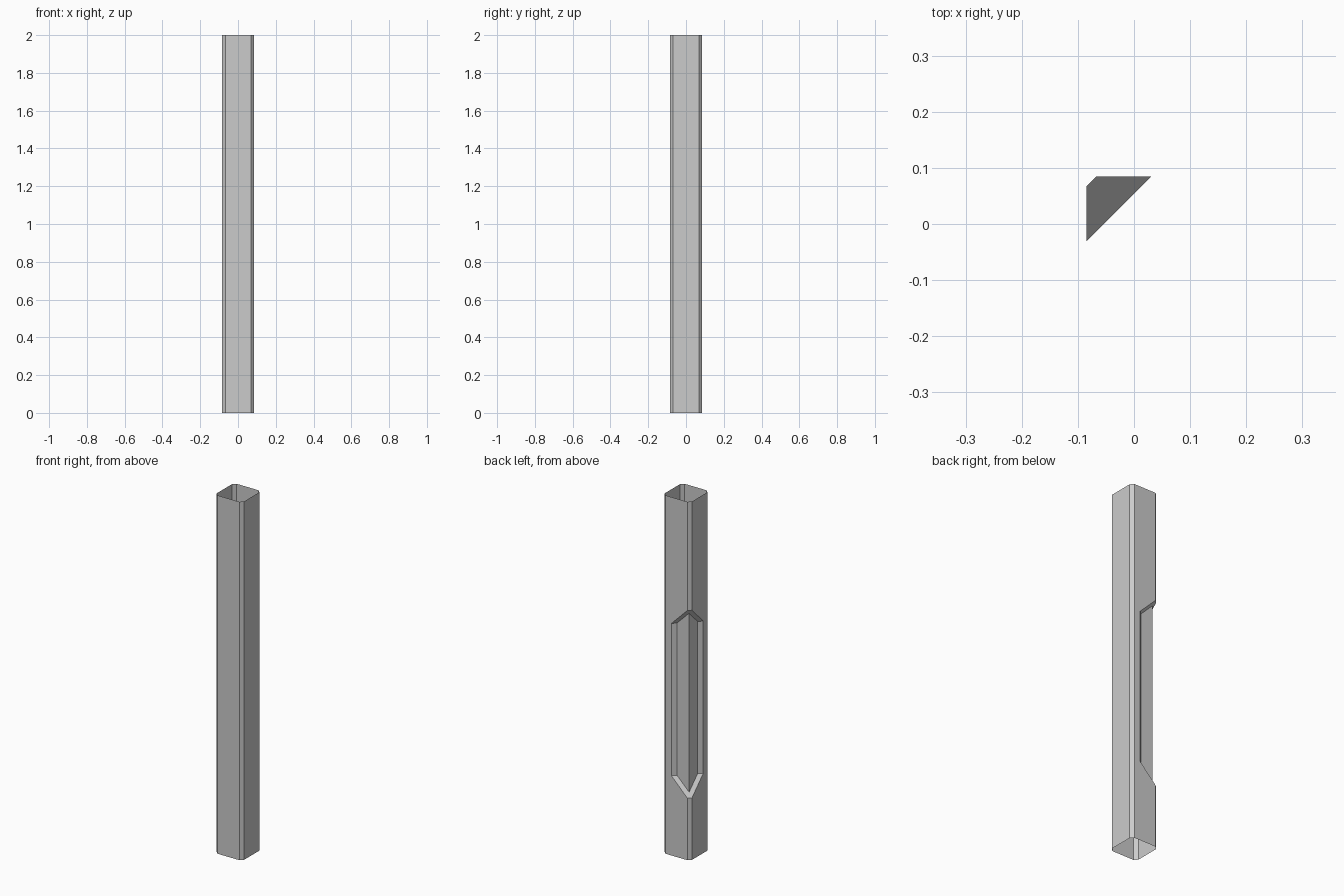
import bpy, bmesh

if "Cube" in bpy.data.objects:
    bpy.data.objects.remove(bpy.data.objects["Cube"])

H, C = 0.0845, 0.0675      # post half width, start of the corner chamfer
W0 = 0.0535                # notch floor: the diagonal plane y - x = W0
Z_LOW, Z_HIGH = 0.445, 1.295
INNER = 0.064              # half width of the exposed inner core


def lips(w):
    """Heights of the sloping lower and upper notch lips at y - x = w."""
    return Z_LOW - (w - W0), Z_HIGH + (w - W0)


def prism(name, ring_a, ring_b):
    bm = bmesh.new()
    a = [bm.verts.new(p) for p in ring_a]
    b = [bm.verts.new(p) for p in ring_b]
    n = len(a)
    bm.faces.new(a)
    bm.faces.new(b)
    for i in range(n):
        j = (i + 1) % n
        bm.faces.new((a[i], a[j], b[j], b[i]))
    bmesh.ops.recalc_face_normals(bm, faces=bm.faces)
    me = bpy.data.meshes.new(name)
    bm.to_mesh(me)
    bm.free()
    ob = bpy.data.objects.new(name, me)
    bpy.context.collection.objects.link(ob)
    return ob


# Square post with chamfered corners
section = [(H, -C), (H, C), (C, H), (-C, H), (-H, C), (-H, -C), (-C, -H), (C, -H)]
post = prism("post", [(x, y, 0) for x, y in section], [(x, y, 2) for x, y in section])

# Cutter for the notch in the back left corner
W1 = 0.24
profile = [(W0, Z_LOW), (W1, lips(W1)[0]), (W1, lips(W1)[1]), (W0, Z_HIGH)]
cutter = prism("notch_cutter", *[[(t - w / 2, t + w / 2, z) for w, z in profile]
                                 for t in (-0.2, 0.2)])
cutter.hide_render = True
mod = post.modifiers.new("notch", 'BOOLEAN')
mod.operation = 'DIFFERENCE'
mod.solver = 'EXACT'
mod.object = cutter
bpy.context.view_layer.objects.active = post
post.select_set(True)
bpy.ops.object.modifier_apply(modifier=mod.name)
bpy.data.objects.remove(cutter)

# Open the post at both ends
bm = bmesh.new()
bm.from_mesh(post.data)
caps = [f for f in bm.faces if abs(f.normal.z) > 0.99]
bmesh.ops.delete(bm, geom=caps, context='FACES')
bm.to_mesh(post.data)
bm.free()

# Sharp corner of the inner core standing in the notch
bm = bmesh.new()
path = [(INNER - W0, INNER), (-INNER, INNER), (-INNER, W0 - INNER)]
cols = [[bm.verts.new((x, y, z)) for z in lips(y - x)] for x, y in path]
for p, q in zip(cols, cols[1:]):
    bm.faces.new((p[0], p[1], q[1], q[0]))
bm.normal_update()
for f in bm.faces:
    if f.normal.y - f.normal.x < 0:
        f.normal_flip()
me = bpy.data.meshes.new("inner_core")
bm.to_mesh(me)
bm.free()
bpy.context.collection.objects.link(bpy.data.objects.new("inner_core", me))
